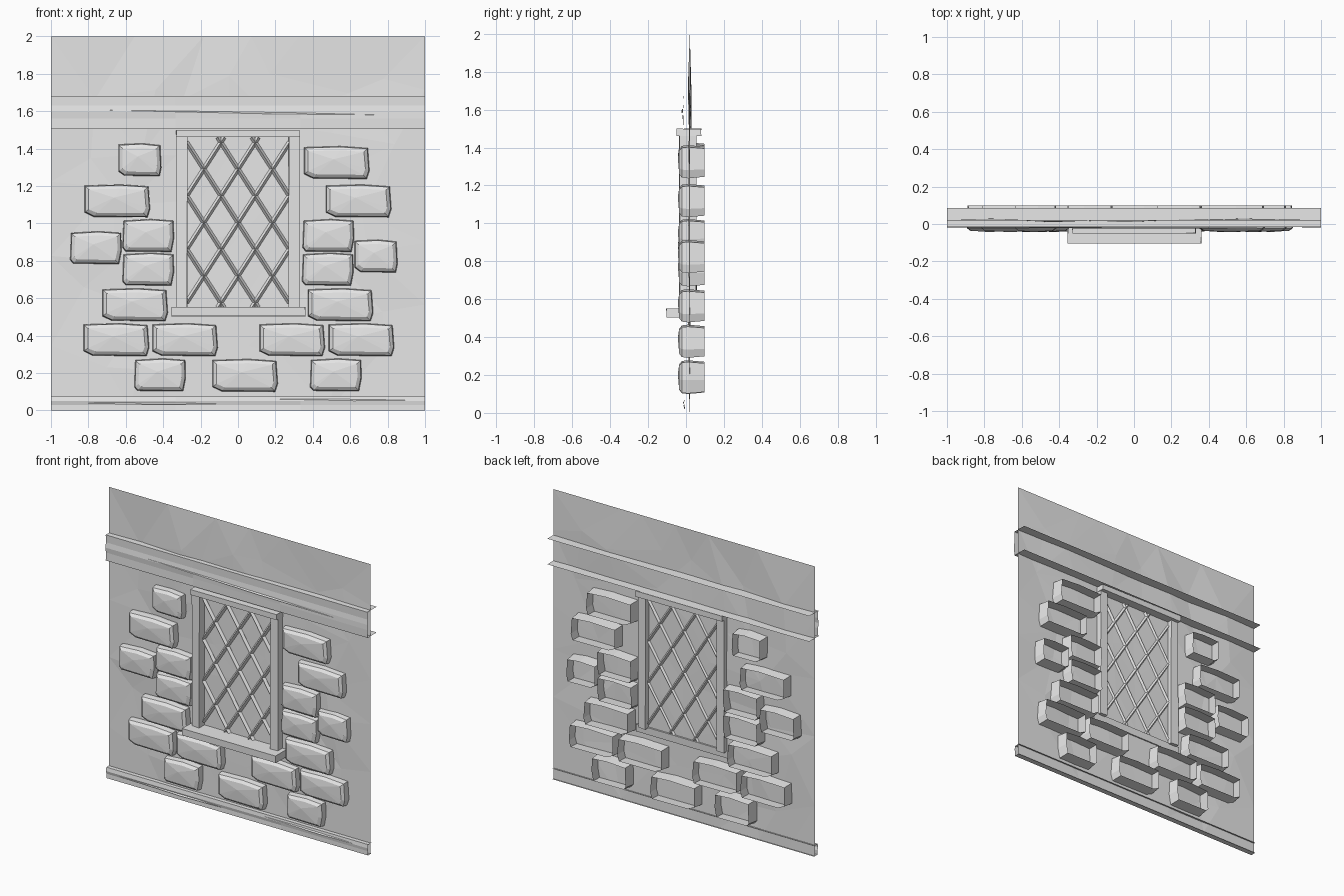
import bpy, bmesh, math, random
from mathutils import Vector

random.seed(4)
cube = bpy.data.objects.get("Cube")
if cube:
    bpy.data.objects.remove(cube, do_unlink=True)

GREY = bpy.data.materials.new("stone_grey")
GREY.use_nodes = True
GREY.diffuse_color = (0.8, 0.8, 0.8, 1)
GREY.node_tree.nodes["Principled BSDF"].inputs["Base Color"].default_value = (0.8, 0.8, 0.8, 1)

WALL_Y = 0.02


def finish(name, bm):
    mesh = bpy.data.meshes.new(name)
    bm.to_mesh(mesh)
    bm.free()
    mesh.materials.append(GREY)
    obj = bpy.data.objects.new(name, mesh)
    bpy.context.collection.objects.link(obj)
    return obj


def box(name, x0, x1, y0, y1, z0, z1, wobble=0.0):
    bm = bmesh.new()
    bmesh.ops.create_cube(bm, size=1)
    lo, hi = Vector((x0, y0, z0)), Vector((x1, y1, z1))
    for v in bm.verts:
        for i in range(3):
            v.co[i] = (lo[i] if v.co[i] < 0 else hi[i]) + random.uniform(-wobble, wobble)
    return finish(name, bm)


def channel(name, profile, steps, wobble):
    """Sweep an open (y, z) profile across the full width."""
    bm = bmesh.new()
    columns = []
    for s in range(steps + 1):
        x = -1 + 2 * s / steps
        columns.append([bm.verts.new((x, y + (random.uniform(-wobble, wobble) if 1 < i < len(profile) - 2 else 0), z))
                        for i, (y, z) in enumerate(profile)])
    for a, b in zip(columns, columns[1:]):
        for i in range(len(profile) - 1):
            bm.faces.new((a[i], b[i], b[i + 1], a[i + 1]))
    return finish(name, bm)


# Thin, slightly uneven plaster wall
bm = bmesh.new()
bmesh.ops.create_grid(bm, x_segments=8, y_segments=7, size=1)
for v in bm.verts:
    x, z = v.co.x, v.co.y + 1
    inside_x, inside_z = abs(x) < 0.99, 0.01 < z < 1.99
    if inside_x:
        x += random.uniform(-0.09, 0.09)
    if inside_z:
        z += random.uniform(-0.1, 0.1)
    in_window = abs(x) < 0.55 and 0.3 < z < 1.7
    depth = 0.002 if in_window else 0.011
    bump = random.uniform(-depth, depth) if inside_x and inside_z else 0
    v.co = (x, WALL_Y + bump, z)
bmesh.ops.triangulate(bm, faces=bm.faces[:])
finish("plaster_wall", bm)

# Horizontal bands, open towards the back
channel("upper_band", [(0.085, 1.505), (-0.015, 1.505), (-0.015, 1.56), (-0.019, 1.595),
                       (-0.015, 1.63), (-0.015, 1.682), (0.085, 1.682)], 3, 0.003)
channel("base_band", [(0.03, 0.0), (-0.008, 0.0), (-0.008, 0.03), (-0.011, 0.05),
                      (-0.008, 0.075), (0.03, 0.075)], 3, 0.002)


# Long thin cracks in the bands
def crack(name, x0, x1, z, y, drop, height):
    bm = bmesh.new()
    mid = x0 + (x1 - x0) * 0.6
    pts = [(x0, y, z), (mid, y - 0.004, z - drop * 0.6 - height),
           (x1, y, z - drop), (mid, y + 0.006, z - drop * 0.6 + height)]
    bm.faces.new([bm.verts.new(p) for p in pts])
    finish(name, bm)


crack("upper_band_crack", -0.7, 0.75, 1.605, -0.021, 0.025, 0.005)
crack("base_band_crack_left", -0.9, -0.1, 0.04, -0.013, 0.005, 0.006)
crack("base_band_crack_right", 0.2, 0.9, 0.06, -0.013, 0.006, 0.005)

# Window frame
box("window_lintel", -0.33, 0.33, -0.05, 0.08, 1.46, 1.5, 0.002)
box("window_sill", -0.355, 0.36, -0.103, 0.03, 0.503, 0.552, 0.002)
for side, name in ((-1, "right_jamb"), (1, "left_jamb")):
    a, b = sorted((side * 0.27, side * 0.328))
    box(name, a, b, -0.035, 0.055, 0.545, 1.465, 0.003)

# Diamond lattice: two families of slanted bars clipped to the opening
HALF, LOW, HIGH, SLOPE, SPACING = 0.275, 0.55, 1.46, 1.56, 0.183
bm = bmesh.new()
for direction in (-1, 1):
    for k in range(-5, 6):
        # centre line: x = foot + direction * (z - middle) / slope
        foot, middle = k * SPACING, (LOW + HIGH) / 2
        ends = sorted(middle + (edge - foot) * direction * SLOPE for edge in (-HALF, HALF))
        z0, z1 = max(LOW, ends[0]), min(HIGH, ends[1])
        if z1 - z0 < 0.04:
            continue
        p, q = [Vector((foot + direction * (z - middle) / SLOPE, WALL_Y - 0.003, z)) for z in (z0, z1)]
        axis = (q - p).normalized()
        across = axis.cross(Vector((0, 1, 0)))
        corners = [across * 0.012, Vector((0, 0.015, 0)), across * -0.012, Vector((0, -0.018, 0))]
        rings = [[bm.verts.new(end + c) for c in corners] for end in (p, q)]
        for i in range(4):
            j = (i + 1) % 4
            bm.faces.new((rings[0][i], rings[0][j], rings[1][j], rings[1][i]))
bmesh.ops.recalc_face_normals(bm, faces=bm.faces[:])
finish("window_lattice", bm)

# Rough stones: outline as fractions of half width and half height
LONG = [(-1, 0.93), (0.1, 1), (0.95, 0.88), (1, -0.5), (0.92, -1), (-0.72, -0.97), (-1, -0.7)]
SHORT = [(-0.96, 0.9), (0.1, 1), (0.98, 0.9), (1, -0.2), (0.9, -1), (-0.88, -0.97), (-1, -0.75)]


def stone(index, cx, cz, width):
    outline = LONG if width != 0.275 else SHORT
    hw, hh = width / 2, 0.0875
    bm = bmesh.new()
    rings = []
    # (depth, inset): open back rim, widest line, rounded shoulder, face
    for y, inset in ((0.098, 0.008), (0.01, 0.0), (-0.022, 0.004), (-0.036, 0.022)):
        rings.append([bm.verts.new((cx + u * (hw - inset), y, cz + v * (hh - inset))) for u, v in outline])
    n = len(outline)
    for a, b in zip(rings, rings[1:]):
        for i in range(n):
            j = (i + 1) % n
            bm.faces.new((a[i], a[j], b[j], b[i]))
    peak = bm.verts.new((cx - hw * 0.1, -0.043, cz + hh * 0.2))
    for i in range(n):
        bm.faces.new((rings[-1][i], rings[-1][(i + 1) % n], peak))
    bmesh.ops.recalc_face_normals(bm, faces=bm.faces[:])
    finish(f"stone_{index}", bm)


L, S, T = 0.35, 0.275, 0.23
STONES = [
    (-0.525, 1.34, T), (0.528, 1.325, L),
    (-0.645, 1.12, L), (0.645, 1.12, L),
    (-0.48, 0.935, S), (0.483, 0.935, S),
    (-0.76, 0.87, S), (0.738, 0.825, T),
    (-0.48, 0.755, S), (0.48, 0.755, S),
    (-0.55, 0.565, L), (0.548, 0.565, L),
    (-0.65, 0.378, L), (-0.283, 0.378, L), (0.29, 0.378, L), (0.66, 0.378, L),
    (-0.417, 0.19, S), (0.038, 0.187, L), (0.523, 0.19, S),
]
for index, (cx, cz, width) in enumerate(STONES, 1):
    stone(index, cx, cz, width)
